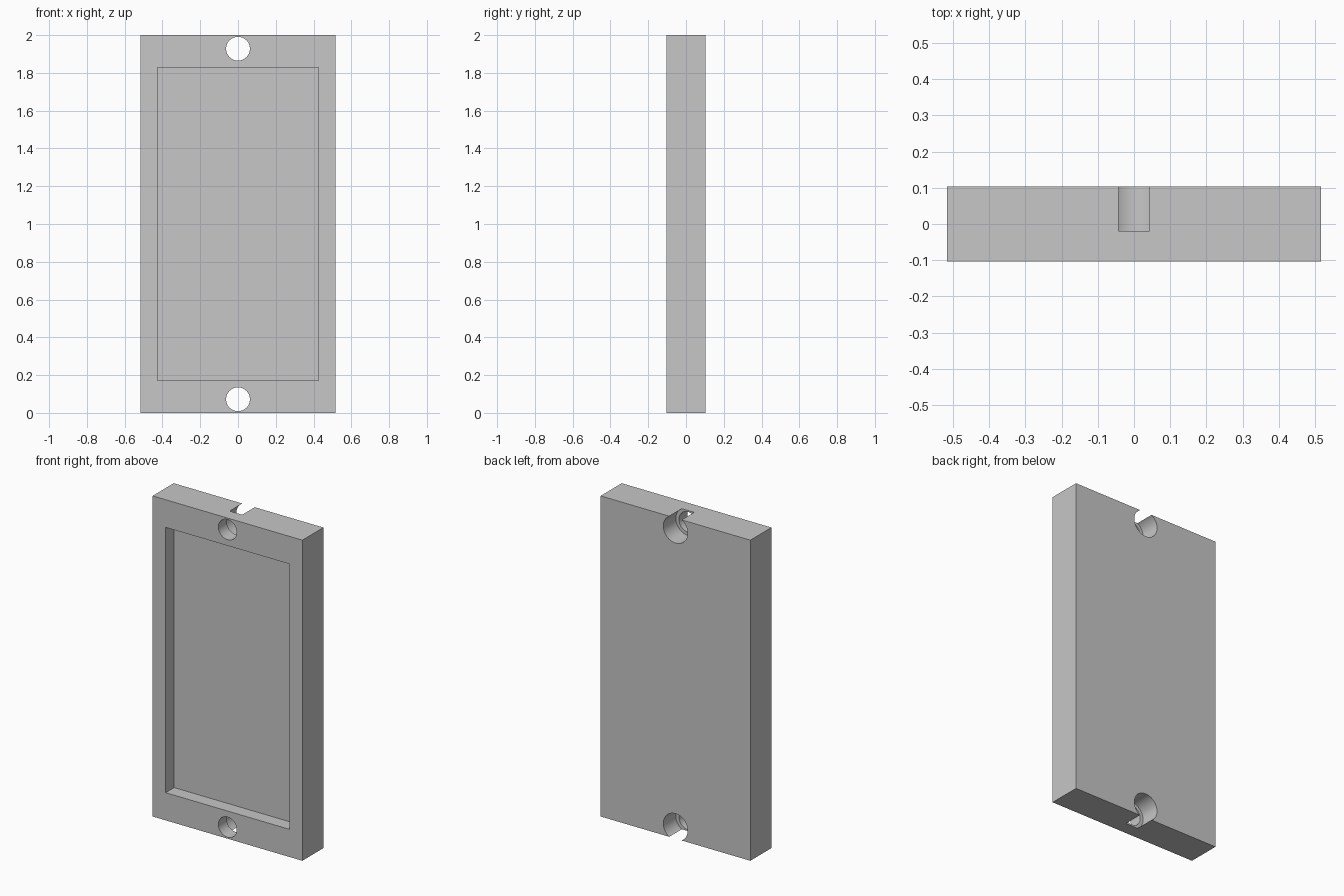
import bpy, math
from mathutils import Matrix

default = bpy.data.objects.get("Cube")
if default:
    bpy.data.objects.remove(default, do_unlink=True)

WIDTH, DEPTH, HEIGHT = 1.033, 0.207, 2.0
FLOOR_Y = -0.02          # depth shared by the pocket floor and the counterbores
HOLE_INSET = 0.072       # hole centre to the short edge
BACK, FRONT = DEPTH / 2, -DEPTH / 2

grey = bpy.data.materials.new("light_grey")
grey.use_nodes = True
colour = (0.57, 0.57, 0.57, 1)
grey.diffuse_color = colour
grey.node_tree.nodes["Principled BSDF"].inputs["Base Color"].default_value = colour


def box(name, size, centre):
    bpy.ops.mesh.primitive_cube_add(size=1, location=centre)
    ob = bpy.context.object
    ob.name = name
    ob.data.transform(Matrix.Diagonal((*size, 1)))
    ob.data.materials.append(grey)
    return ob


def bore(name, radius, y0, y1, z):
    bpy.ops.mesh.primitive_cylinder_add(
        vertices=64, radius=radius, depth=y1 - y0,
        location=(0, (y0 + y1) / 2, z), rotation=(math.pi / 2, 0, 0))
    ob = bpy.context.object
    ob.name = name
    ob.data.materials.append(grey)
    return ob


def cut(target, cutter):
    cutter.hide_render = True
    mod = target.modifiers.new(cutter.name, 'BOOLEAN')
    mod.operation = 'DIFFERENCE'
    mod.solver = 'EXACT'
    mod.object = cutter
    bpy.context.view_layer.objects.active = target
    bpy.ops.object.modifier_apply(modifier=mod.name)
    bpy.data.objects.remove(cutter, do_unlink=True)


# Slab body
plate = box("mounting_plate", (WIDTH, DEPTH, HEIGHT), (0, 0, HEIGHT / 2))

# Shallow rectangular pocket in the front
cut(plate, box("pocket_cutter", (0.854, 2 * (FLOOR_Y - FRONT), 1.655),
               (0, FRONT, HEIGHT / 2)))

# Screw holes, counterbored from the back and breaking through the short edges
for end, z in (("lower", HOLE_INSET), ("upper", HEIGHT - HOLE_INSET)):
    cut(plate, bore(end + "_counterbore", 0.084, FLOOR_Y, BACK + 0.1, z))
    cut(plate, bore(end + "_through_hole", 0.063, FRONT - 0.1, BACK + 0.1, z))

# Smooth bores, crisp edges
bpy.ops.object.select_all(action='DESELECT')
plate.select_set(True)
bpy.context.view_layer.objects.active = plate
bpy.ops.object.shade_smooth_by_angle(angle=math.radians(30))
